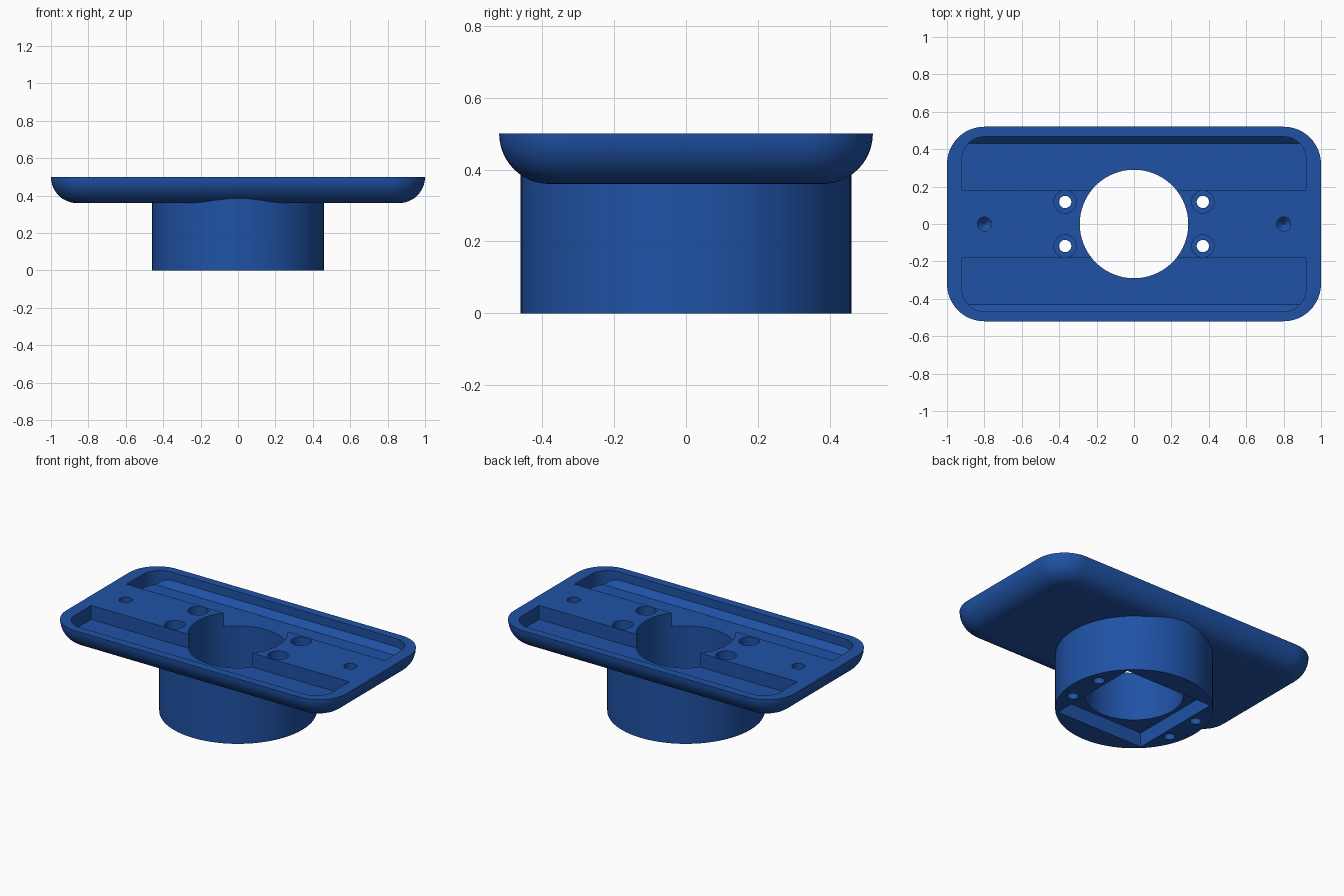
import bpy, bmesh, math

if "Cube" in bpy.data.objects:
    bpy.data.objects.remove(bpy.data.objects["Cube"])

TOP, THICK = 0.50, 0.14


def rounded_rect(hx, hy, r, n=12):
    """Counter-clockwise outline of a rectangle with rounded corners."""
    pts = []
    for i, (sx, sy) in enumerate([(1, 1), (-1, 1), (-1, -1), (1, -1)]):
        for k in range(n + 1):
            a = math.pi / 2 * (i + k / n)
            pts.append((sx * (hx - r) + r * math.cos(a),
                        sy * (hy - r) + r * math.sin(a)))
    return pts


def circle(r, cx=0, cy=0, n=32):
    return [(cx + r * math.cos(2 * math.pi * k / n),
             cy + r * math.sin(2 * math.pi * k / n)) for k in range(n)]


def loft(name, rings):
    """Closed solid through (outline, z) rings, listed from bottom to top."""
    bm = bmesh.new()
    loops = [[bm.verts.new((x, y, z)) for x, y in pts] for pts, z in rings]
    n = len(loops[0])
    for a, b in zip(loops, loops[1:]):
        for i in range(n):
            j = (i + 1) % n
            bm.faces.new((a[i], a[j], b[j], b[i]))
    bm.faces.new(loops[0][::-1])
    bm.faces.new(loops[-1])
    bmesh.ops.recalc_face_normals(bm, faces=bm.faces[:])
    me = bpy.data.meshes.new(name)
    bm.to_mesh(me)
    bm.free()
    ob = bpy.data.objects.new(name, me)
    bpy.context.collection.objects.link(ob)
    return ob


def combine(target, tool, op):
    """Apply a boolean and remove the tool object."""
    bpy.context.view_layer.objects.active = target
    mod = target.modifiers.new("bool", 'BOOLEAN')
    mod.operation, mod.solver, mod.object = op, 'EXACT', tool
    bpy.ops.object.modifier_apply(modifier=mod.name)
    bpy.data.objects.remove(tool, do_unlink=True)


# plate with a rounded underside edge
rings = []
for k in range(13):
    a = math.pi / 2 * (1 - k / 12)
    inset = THICK * (1 - math.cos(a))
    rings.append((rounded_rect(1 - inset, 0.52 - inset, 0.2 - inset),
                  TOP - THICK * math.sin(a)))
mount = loft("mounting_plate", rings)

# round collar under the plate
combine(mount, loft("collar", [(circle(0.46, n=96), 0), (circle(0.46, n=96), 0.405)]), 'UNION')

# two top pockets, each with a sloped outer floor edge
for s in (1, -1):
    pocket = loft("pocket_cutter", [(rounded_rect(0.92, 0.467, 0.12), 0.3),
                                    (rounded_rect(0.92, 0.467, 0.12), 0.6)])
    profile = [(0.18, 0.41), (0.43, 0.41), (0.49, 0.47), (0.49, 0.55), (0.18, 0.55)]
    bar = loft("bar_cutter", [([(s * y, z) for y, z in profile], x) for x in (-0.95, 0.95)])
    for v in bar.data.vertices:
        y, z, x = v.co
        v.co = (x, y, z)
    bm = bmesh.new()
    bm.from_mesh(bar.data)
    bmesh.ops.recalc_face_normals(bm, faces=bm.faces[:])
    bm.to_mesh(bar.data)
    bm.free()
    combine(pocket, bar, 'INTERSECT')
    combine(mount, pocket, 'DIFFERENCE')

# square recess in the underside and the central bore
q = 0.315
square = [(q, q), (-q, q), (-q, -q), (q, -q)]
combine(mount, loft("recess_cutter", [(square, -0.1), (square, 0.093)]), 'DIFFERENCE')
combine(mount, loft("bore_cutter", [(circle(0.29, n=96), -0.2), (circle(0.29, n=96), 0.7)]), 'DIFFERENCE')

for sx in (1, -1):
    # counterbored screw holes
    for sy in (1, -1):
        c = (sx * 0.368, sy * 0.118)
        hole = loft("screw_cutter", [(circle(0.033, *c), -0.1), (circle(0.033, *c), 0.38),
                                     (circle(0.06, *c), 0.38), (circle(0.06, *c), 0.6)])
        combine(mount, hole, 'DIFFERENCE')
    # blind holes with conical bottoms
    c = (sx * 0.8, 0)
    dimple = loft("dimple_cutter", [(circle(0.002, *c), 0.40), (circle(0.038, *c), 0.44),
                                    (circle(0.038, *c), 0.6)])
    combine(mount, dimple, 'DIFFERENCE')

# blue finish, smooth curved surfaces
blue = bpy.data.materials.new("blue")
blue.diffuse_color = (0.014, 0.085, 0.38, 1)
blue.use_nodes = True
blue.node_tree.nodes["Principled BSDF"].inputs["Base Color"].default_value = blue.diffuse_color
mount.data.materials.clear()
mount.data.materials.append(blue)
for o in bpy.context.selected_objects:
    o.select_set(False)
mount.select_set(True)
bpy.context.view_layer.objects.active = mount
bpy.ops.object.shade_smooth_by_angle(angle=math.radians(30))
